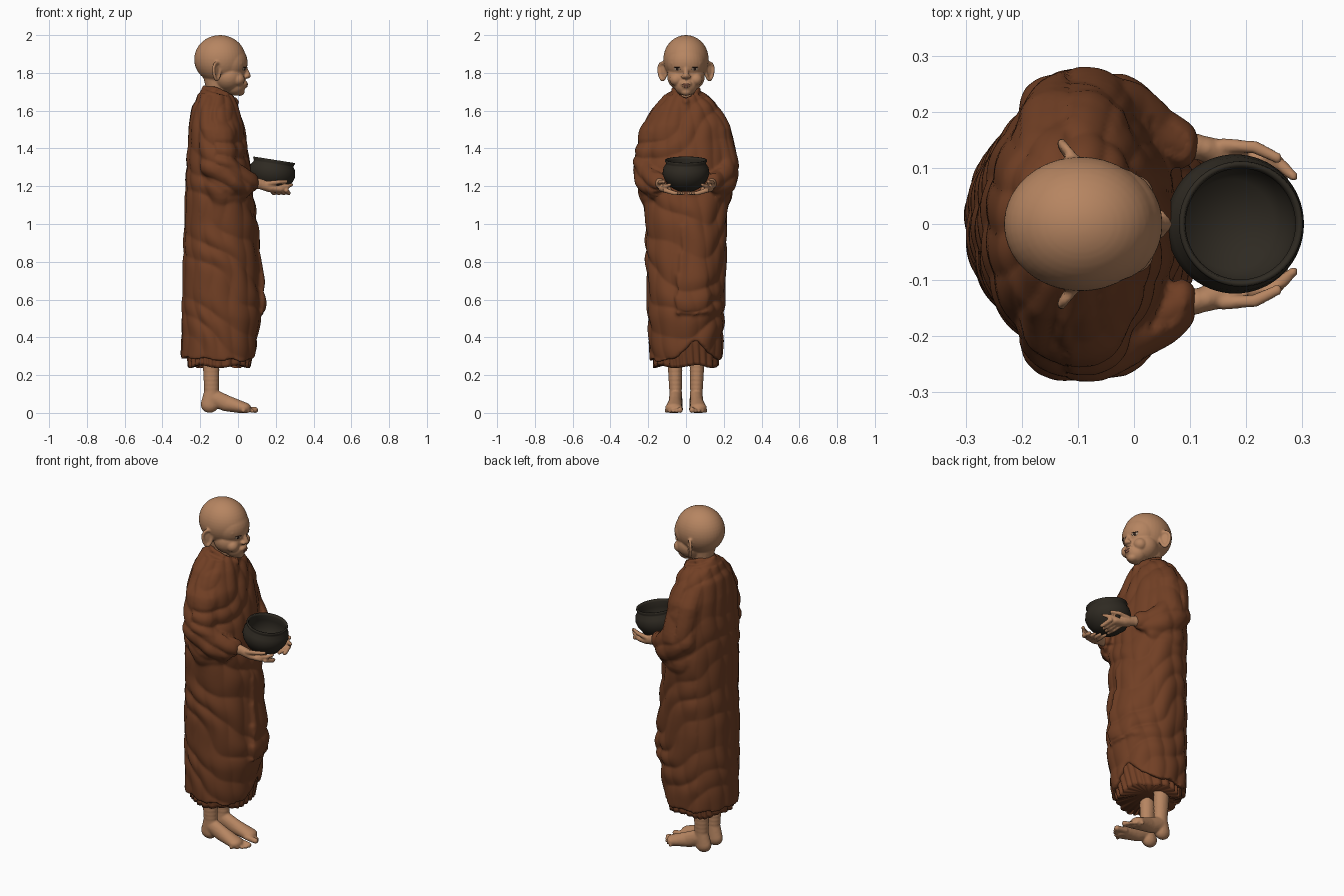
import bpy, bmesh, math
from mathutils import Vector, Matrix, noise
from mathutils.bvhtree import BVHTree

if "Cube" in bpy.data.objects:
    bpy.data.objects.remove(bpy.data.objects["Cube"])


def material(name, rgb):
    m = bpy.data.materials.new(name)
    m.diffuse_color = (*rgb, 1)
    m.use_nodes = True
    m.node_tree.nodes["Principled BSDF"].inputs["Base Color"].default_value = m.diffuse_color
    return m


SKIN = material("skin", (0.47, 0.235, 0.12))
ROBE = material("brown cloth", (0.165, 0.05, 0.018))
BOWL = material("dark lacquer", (0.028, 0.023, 0.016))
WHITE = material("eye white", (0.5, 0.36, 0.25))
DARK = material("eye dark", (0.03, 0.015, 0.01))
LIP = material("lip", (0.36, 0.14, 0.085))


def blob(bm, c, r, rot=None, seg=16):
    m = Matrix.Translation(c) @ (rot or Matrix()) @ Matrix.Diagonal((*r, 1))
    bmesh.ops.create_uvsphere(bm, u_segments=seg, v_segments=seg // 2 + 2, radius=1, matrix=m)


def chain(bm, pts, n=6, seg=16):
    """Overlapping ellipsoids along a path of (x, y, z, rx, ry, rz) or (x, y, z, r)."""
    pts = [tuple(p) if len(p) == 6 else (*p[:3], p[3], p[3], p[3]) for p in pts]
    for a, b in zip(pts, pts[1:]):
        for i in range(n + 1):
            q = [u + (v - u) * i / n for u, v in zip(a, b)]
            blob(bm, q[:3], q[3:], seg=seg)


def finish(name, bm, mat, voxel=0, smooth=0):
    me = bpy.data.meshes.new(name)
    bmesh.ops.recalc_face_normals(bm, faces=bm.faces)
    bm.to_mesh(me)
    bm.free()
    ob = bpy.data.objects.new(name, me)
    bpy.context.collection.objects.link(ob)
    if voxel:
        mod = ob.modifiers.new("fuse", 'REMESH')
        mod.mode = 'VOXEL'
        mod.voxel_size = voxel
        if smooth:
            s = ob.modifiers.new("soften", 'SMOOTH')
            s.factor, s.iterations = 0.5, smooth
        dg = bpy.context.evaluated_depsgraph_get()
        me = bpy.data.meshes.new_from_object(ob.evaluated_get(dg))
        ob.modifiers.clear()
        ob.data = me
    me.materials.clear()
    me.materials.append(mat)
    me.polygons.foreach_set("use_smooth", [True] * len(me.polygons))
    me.update()
    return ob


def lerp_rows(rows, z):
    """Section (back x, front x, half width) at height z; rows run downwards."""
    for a, b in zip(rows, rows[1:]):
        if z >= b[0]:
            t = min(1, max(0, (a[0] - z) / (a[0] - b[0])))
            return [u + (v - u) * t for u, v in zip(a[1:], b[1:])]
    return rows[-1][1:]


def loft(bm, rows, top, hem, rings, seg, extra):
    grid = []
    for i in range(rings + 1):
        ring = []
        for j in range(seg):
            a = 2 * math.pi * j / seg
            c, s = math.cos(a), math.sin(a)
            zt, zb = top(a), hem(a)
            z = zt + (zb - zt) * i / rings
            xb, xf, hw = lerp_rows(rows, z)
            cx, rx = (xb + xf) / 2, (xf - xb) / 2
            x = cx + rx * math.copysign(abs(c) ** 0.9, c)
            y = hw * math.copysign(abs(s) ** 0.9, s)
            e = extra(a, y, z)
            ring.append(bm.verts.new((x + c * e, y + s * e, z)))
        grid.append(ring)
    for r0, r1 in zip(grid, grid[1:]):
        for j in range(seg):
            k = (j + 1) % seg
            bm.faces.new((r0[j], r0[k], r1[k], r1[j]))
    for ring, dz in ((grid[0], -0.02), (grid[-1], 0.04)):
        mid = sum((v.co for v in ring), Vector()) / seg
        c = bm.verts.new(mid + Vector((0, 0, dz)))
        for j in range(seg):
            bm.faces.new((ring[j], ring[(j + 1) % seg], c))


# Outer robe: lofted body with overlapping front panel, collar and sleeves
ROWS = [(1.725, -0.185, -0.05, 0.065), (1.68, -0.213, -0.025, 0.115), (1.62, -0.242, 0.0, 0.172),
        (1.52, -0.258, 0.03, 0.215), (1.4, -0.268, 0.05, 0.23), (1.2, -0.277, 0.075, 0.23),
        (1.0, -0.284, 0.095, 0.215), (0.8, -0.29, 0.108, 0.212), (0.55, -0.297, 0.122, 0.203),
        (0.28, -0.3, 0.09, 0.19)]


def robe_hem(a):
    y = 0.2 * math.sin(a)
    lift = 0.11 * math.exp(-((y - 0.05) / 0.08) ** 2) if math.cos(a) > 0 else 0
    return 0.28 - 0.01 * math.cos(a) + lift + 0.006 * math.sin(9 * a)


def front_panel(a, y, z):
    left = -0.06 + (z - 0.5) * 0.09
    if math.cos(a) > 0 and left < y < 0.15 and 0.52 + 0.15 * max(0, y - 0.05) < z < 1.2:
        return 0.024 * min(1, (1.2 - z) / 0.5) * min(1, (0.15 - y) / 0.05)
    return 0


bm = bmesh.new()
loft(bm, ROWS, lambda a: 1.695 - 0.025 * math.cos(a), robe_hem, 100, 120, front_panel)
for s in (1, -1):
    chain(bm, [(-0.18, 0, 1.722, 0.014), (-0.12, 0.066 * s, 1.715, 0.014),
               (-0.055, 0.052 * s, 1.685, 0.014), (-0.012, 0, 1.645, 0.014)], 8, 10)
    chain(bm, [(-0.115, 0.12 * s, 1.575, 0.09, 0.07, 0.07), (-0.11, 0.175 * s, 1.48, 0.1, 0.07, 0.08),
               (-0.1, 0.212 * s, 1.31, 0.1, 0.07, 0.1), (-0.05, 0.205 * s, 1.24, 0.09, 0.065, 0.1),
               (0.03, 0.17 * s, 1.22, 0.055, 0.055, 0.07), (0.085, 0.143 * s, 1.222, 0.026, 0.042, 0.048)], 8)
    chain(bm, [(-0.09, 0.2 * s, 1.2, 0.09, 0.05, 0.11), (0.0, 0.175 * s, 1.19, 0.06, 0.035, 0.08)])
robe = finish("outer_robe", bm, ROBE, 0.0085, 4)

# Draped folds pushed along the surface normals
norms = [v.normal.copy() for v in robe.data.vertices]
for v, n in zip(robe.data.vertices, norms):
    x, y, z = v.co
    chest = min(1, max(0, (z - 1.3) / 0.15)) * (1 if x > -0.12 else 0.3)
    w = noise.noise(v.co * 4)
    p = 20 * (z + 0.75 * x - 0.75 * y * chest) + 2.6 * w
    q = 13 * math.atan2(y, x + 0.1) + 6 * z + 3 * w
    strength = 0.6 + 0.4 * noise.noise(v.co * 3 + Vector((5, 2, 1)))
    if x < -0.2:
        strength *= 0.5
    d = 0.017 * strength * (abs(math.sin(p)) - 0.64) + 0.006 * (abs(math.sin(q / 2)) - 0.6)
    if abs(n.z) < 0.8 and z < 1.69:
        v.co += n * d

# Pleated under skirt
bm = bmesh.new()
loft(bm, [(0.5, -0.275, 0.105, 0.185), (0.38, -0.27, 0.092, 0.178), (0.24, -0.262, 0.06, 0.168)],
     lambda a: 0.5, lambda a: 0.245 + 0.008 * math.sin(5 * a), 14, 200,
     lambda a, y, z: 0.014 * (abs(math.sin(13 * a + 8 * z + 1.5 * math.sin(3 * a))) - 0.6) * (0.5 - z) * 4)
finish("under_skirt", bm, ROBE)

# Head, neck and ears
bm = bmesh.new()
blob(bm, (-0.095, 0, 1.872), (0.137, 0.12, 0.128), seg=40)
blob(bm, (-0.045, 0, 1.855), (0.096, 0.104, 0.1), seg=32)
blob(bm, (-0.05, 0, 1.78), (0.086, 0.1, 0.082), seg=32)
blob(bm, (-0.015, 0, 1.735), (0.056, 0.062, 0.056), seg=24)
blob(bm, (0.008, 0, 1.7), (0.028, 0.03, 0.022))
blob(bm, (0.03, 0, 1.742), (0.022, 0.032, 0.02))
chain(bm, [(0.036, 0, 1.83, 0.012), (0.053, 0, 1.785, 0.015)])
chain(bm, [(0.042, 0, 1.739, 0.009, 0.022, 0.007), (0.038, 0, 1.726, 0.009, 0.018, 0.007)], 1)
chain(bm, [(-0.115, 0, 1.8, 0.075, 0.065, 0.05), (-0.112, 0, 1.72, 0.058, 0.054, 0.05),
           (-0.105, 0, 1.62, 0.065, 0.062, 0.05)])
for s in (1, -1):
    blob(bm, (0.0, 0.052 * s, 1.765), (0.036, 0.036, 0.034))
    blob(bm, (0.045, 0.015 * s, 1.78), (0.013, 0.012, 0.01))
    chain(bm, [(0.032, 0.022 * s, 1.85, 0.012), (0.012, 0.07 * s, 1.85, 0.012)])
    rim = []
    for i in range(13):
        t = 2 * math.pi * i / 12
        k = 0.024 * math.cos(t) * (1 + 0.25 * math.sin(t))
        rim.append((-0.112 - 0.7 * k, (0.124 + 0.85 * k) * s, 1.808 + 0.046 * math.sin(t), 0.009))
    chain(bm, rim, 3, 8)
    blob(bm, (-0.117, 0.121 * s, 1.806), (0.03, 0.007, 0.044), Matrix.Rotation(math.radians(-50 * s), 4, 'Z'))
head = finish("head", bm, SKIN, 0.0052, 4)

# Eyes, brows and lips as thin patches laid on the face
tree = BVHTree.FromPolygons([v.co for v in head.data.vertices], [p.vertices[:] for p in head.data.polygons])


def patch(name, y, z, ry, rz, mat, lift=0.0):
    hit, n, _, _ = tree.ray_cast(Vector((0.5, y, z)), Vector((-1, 0, 0)))
    if hit:
        b = bmesh.new()
        blob(b, hit + n * lift, (0.003, ry, rz), n.to_track_quat('X', 'Z').to_matrix().to_4x4())
        finish(name, b, mat)


for s in (1, -1):
    patch("eye_white", 0.047 * s, 1.82, 0.019, 0.008, WHITE)
    patch("iris", 0.046 * s, 1.82, 0.0085, 0.0075, DARK, 0.0015)
    patch("eyelid_line", 0.047 * s, 1.829, 0.02, 0.0022, DARK)
patch("upper_lip", 0, 1.739, 0.023, 0.0045, LIP)
patch("lower_lip", 0, 1.728, 0.018, 0.005, LIP)

# Forearms, hands cradling the bowl, legs and feet
for s, side in ((1, "left"), (-1, "right")):
    bm = bmesh.new()
    chain(bm, [(0.03, 0.15 * s, 1.228, 0.034), (0.125, 0.135 * s, 1.21, 0.026, 0.022, 0.028),
               (0.17, 0.118 * s, 1.19, 0.035, 0.03, 0.022), (0.215, 0.105 * s, 1.183, 0.035, 0.03, 0.018)])
    chain(bm, [(0.16, 0.14 * s, 1.215, 0.014), (0.215, 0.137 * s, 1.222, 0.012),
               (0.255, 0.118 * s, 1.225, 0.01)], 5, 10)
    for i in range(4):
        x = 0.178 + 0.026 * i
        chain(bm, [(x, 0.11 * s, 1.178, 0.013), (x + 0.012, 0.06 * s, 1.163, 0.012),
                   (x + 0.012, (0.012 + 0.012 * i) * s, 1.163, 0.009)], 5, 10)
    chain(bm, [(0.22, 0.118 * s, 1.192, 0.014), (0.262, 0.105 * s, 1.2, 0.012), (0.284, 0.085 * s, 1.208, 0.009)], 5, 10)
    finish(side + "_hand", bm, SKIN, 0.005, 2)

    bm = bmesh.new()
    chain(bm, [(-0.14, 0.062 * s, 0.45, 0.055), (-0.142, 0.058 * s, 0.25, 0.045, 0.04, 0.04),
               (-0.14, 0.055 * s, 0.11, 0.04, 0.034, 0.04), (-0.15, 0.053 * s, 0.045, 0.048, 0.036, 0.045)])
    chain(bm, [(-0.13, 0.055 * s, 0.08, 0.045, 0.035, 0.045), (-0.06, 0.058 * s, 0.05, 0.05, 0.036, 0.042),
               (0.03, 0.065 * s, 0.026, 0.04, 0.046, 0.03)])
    for i in range(5):
        r = 0.016 if i == 0 else 0.0115 - 0.0008 * i
        x, y = 0.092 - 0.004 * i * i, (0.032 + 0.0185 * i) * s
        chain(bm, [(0.035, y * 0.95, 0.022, r), (x, y, r * 0.95, r)], 5, 10)
    foot = finish(side + "_leg_and_foot", bm, SKIN, 0.006, 2)
    for v in foot.data.vertices:
        v.co.z = max(0.0, v.co.z)

# Alms bowl: turned profile, tipped forward
PROFILE = [(0, 0), (0.05, 0.001), (0.09, 0.025), (0.115, 0.062), (0.124, 0.092), (0.119, 0.122), (0.107, 0.141),
           (0.106, 0.147), (0.112, 0.157), (0.11, 0.164), (0.103, 0.164), (0.099, 0.152), (0.106, 0.12),
           (0.106, 0.08), (0.08, 0.03), (0, 0.018)]
bm = bmesh.new()
vs = [bm.verts.new((r, 0, z)) for r, z in PROFILE]
es = [bm.edges.new(p) for p in zip(vs, vs[1:])]
bmesh.ops.spin(bm, geom=vs + es, axis=(0, 0, 1), cent=(0, 0, 0), steps=64, angle=2 * math.pi)
bmesh.ops.remove_doubles(bm, verts=bm.verts, dist=0.0005)
bmesh.ops.transform(bm, verts=bm.verts, matrix=Matrix.Translation((0.166, 0, 1.178)) @ Matrix.Rotation(math.radians(9), 4, 'Y'))
finish("alms_bowl", bm, BOWL)
